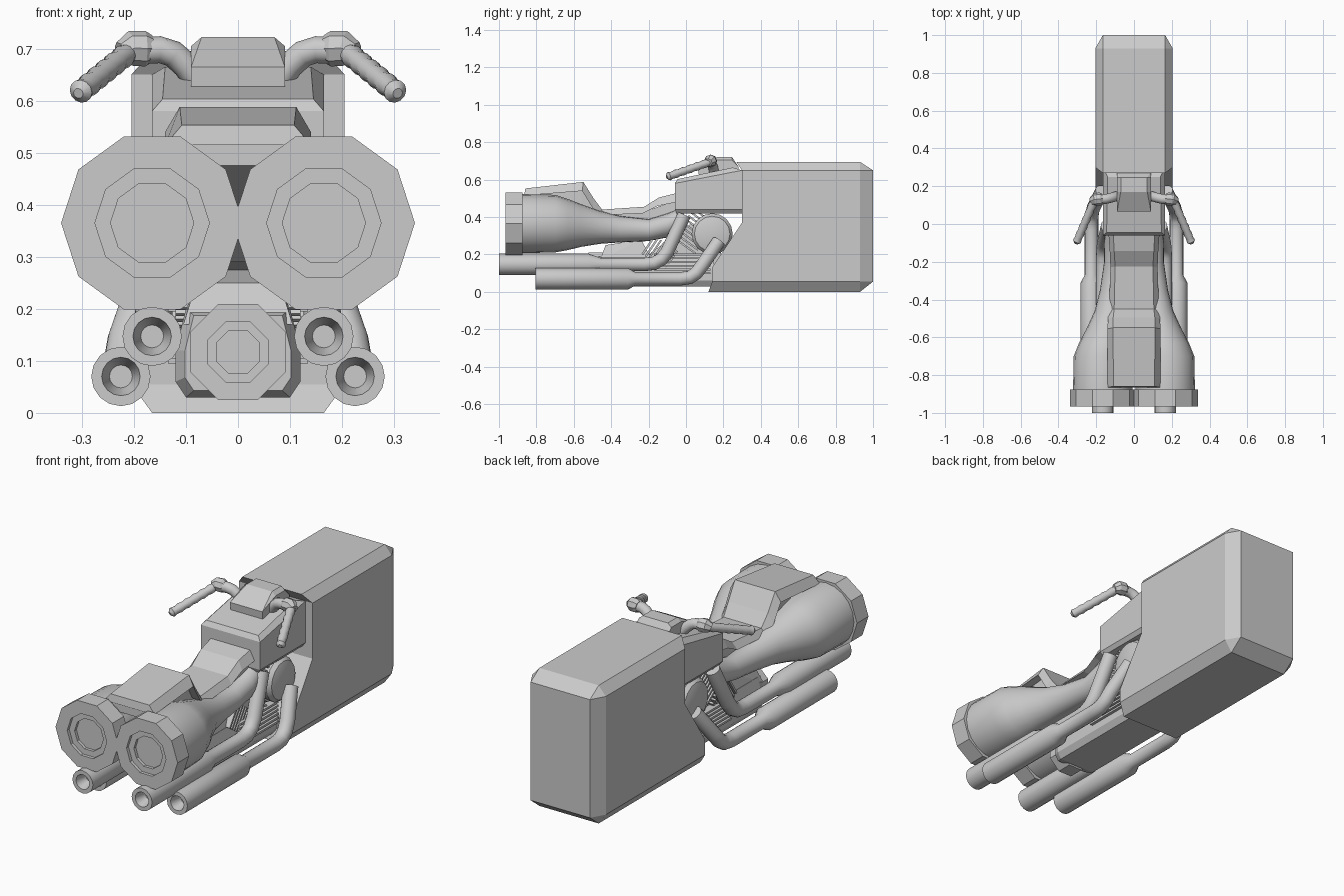
import bpy, bmesh, math
from mathutils import Vector

if "Cube" in bpy.data.objects:
    bpy.data.objects.remove(bpy.data.objects["Cube"])


def finish(name, bm, smooth=None):
    bmesh.ops.remove_doubles(bm, verts=bm.verts, dist=0.0002)
    bmesh.ops.recalc_face_normals(bm, faces=bm.faces)
    me = bpy.data.meshes.new(name)
    bm.to_mesh(me)
    bm.free()
    ob = bpy.data.objects.new(name, me)
    bpy.context.collection.objects.link(ob)
    if smooth:
        bpy.ops.object.select_all(action='DESELECT')
        ob.select_set(True)
        bpy.context.view_layer.objects.active = ob
        bpy.ops.object.shade_smooth_by_angle(angle=math.radians(smooth))
    return ob


def loft(name, rings, smooth=None):
    """Skin a list of equal-length rings and cap both ends."""
    bm = bmesh.new()
    rows = [[bm.verts.new(p) for p in r] for r in rings]
    n = len(rows[0])
    for a, b in zip(rows, rows[1:]):
        for i in range(n):
            j = (i + 1) % n
            bm.faces.new((a[i], a[j], b[j], b[i]))
    bm.faces.new(rows[0])
    bm.faces.new(rows[-1])
    return finish(name, bm, smooth)


def hull(name, pts):
    """Convex solid from half the points, mirrored across x = 0."""
    bm = bmesh.new()
    for x, y, z in pts:
        bm.verts.new((x, y, z))
        bm.verts.new((-x, y, z))
    res = bmesh.ops.convex_hull(bm, input=bm.verts)
    loose = [v for v in bm.verts if not v.link_faces]
    bmesh.ops.delete(bm, geom=loose, context='VERTS')
    bmesh.ops.dissolve_limit(bm, angle_limit=0.02, verts=bm.verts, edges=bm.edges)
    return finish(name, bm)


def ring_y(x, y, z, r, n, turn=0.0):
    return [(x + r * math.cos(turn + math.tau * i / n), y,
             z - r * math.sin(turn + math.tau * i / n)) for i in range(n)]


def sweep(pts, radii, n, ref=(1, 0, 0)):
    """Rings around a path."""
    pts, rings = [Vector(p) for p in pts], []
    for i, p in enumerate(pts):
        t = (pts[min(i + 1, len(pts) - 1)] - pts[max(i - 1, 0)]).normalized()
        u = Vector(ref)
        u = (u - t * u.dot(t)).normalized()
        v = t.cross(u)
        rings.append([p + radii[i] * (u * math.cos(math.tau * k / n) + v * math.sin(math.tau * k / n))
                      for k in range(n)])
    return rings


# large nose fairing: outer profile at x .165, inset profile at x .205
outer = [(.12, 0), (.93, 0), (1, .055), (1, .65), (.93, .695), (.27, .695), (.3, .65), (.3, .37), (.14, .13), (.14, .055)]
inner = [(.14, .055), (.93, .055), (.93, .055), (.93, .65), (.93, .65), (.3, .65), (.3, .65), (.3, .37), (.14, .13), (.14, .055)]
loft("nose_fairing", [[(x, y, z) for y, z in prof] for x, prof in
                      ((-.205, inner), (-.165, outer), (.165, outer), (.205, inner))])

# tank block and instrument housing
hull("tank_block", [(.165, -.06, .44), (.15, -.05, .42), (.165, -.06, .58), (.145, -.045, .603),
                    (.14, .25, .665), (.165, .30, .65), (.165, .30, .44), (.15, .30, .42)])
hull("instrument_housing", [(.09, .07, .61), (.09, .065, .665), (.09, .28, .61), (.09, .28, .67),
                            (.07, .17, .722), (.07, .245, .722), (.09, .17, .705), (.09, .245, .705)])

# saddle: y, outer half width, top half width, low z, top z
seat = [(-.865, .14, .108, .515, .553), (-.555, .14, .112, .54, .588), (-.50, .138, .11, .45, .50),
        (-.455, .132, .105, .41, .44), (-.23, .125, .10, .42, .455), (-.15, .128, .105, .46, .505),
        (-.05, .135, .11, .48, .53)]
loft("seat", [[(-wo, y, zl), (-wi, y + .006, zt), (wi, y + .006, zt), (wo, y, zl)]
              for y, wo, wi, zl, zt in seat])

# frame spine below the saddle: y, half width, low z, top z
spine = [(-.86, .10, .475, .53), (-.56, .10, .37, .55), (-.45, .09, .29, .42),
         (-.22, .085, .27, .43), (-.05, .10, .33, .49)]
loft("frame_spine", [[(-w, y, a), (-w, y, b), (w, y, b), (w, y, a)] for y, w, a, b in spine])

for s, side in ((1, "right"), (-1, "left")):
    # thruster cowl tapering forward into the frame
    cowl = [(-.89, .165, .365, .158), (-.70, .165, .365, .154), (-.63, .155, .36, .136), (-.56, .14, .355, .114),
            (-.46, .12, .345, .088), (-.35, .11, .335, .07), (-.2, .10, .33, .058),
            (-.1, .095, .355, .064), (-.01, .09, .40, .055)]
    loft("thruster_cowl_" + side, [ring_y(s * x, y, z, r, 20) for y, x, z, r in cowl], 35)
    # ten-sided thruster collar with stepped recess
    collar = [(-.935, .08), (-.95, .08), (-.95, .11), (-.966, .11), (-.966, .175), (-.875, .175), (-.875, .14)]
    turn = 0 if s > 0 else math.pi
    loft("thruster_collar_" + side, [ring_y(s * .165, y, .365, r, 10, turn) for y, r in collar])

    # exhausts: rear tip, muffler, taper, bent header pipe
    R, q = .057, .036
    for label, y0, x, z, path, radii in (
            ("upper", -1.0, .165, .147,
             [(.165, -1, .147), (.165, -.52, .147), (.165, -.46, .147), (.165, -.22, .147), (.165, -.17, .153),
              (.163, -.13, .175), (.16, -.10, .215), (.14, -.01, .41)], [R, R] + [q] * 6),
            ("lower", -.805, .225, .07,
             [(.225, -.805, .07), (.225, -.31, .07), (.225, -.27, .07), (.225, -.03, .07), (.225, .02, .077),
              (.222, .055, .10), (.215, .085, .14), (.17, .175, .27)], [R, R] + [q] * 6)):
        path = [(s * a, b, c) for a, b, c in path]
        tip = [ring_y(s * x, y0 + d, z, r, 16) for d, r in ((.06, .022), (0, .037))]
        loft(f"{label}_exhaust_{side}", tip + sweep(path, radii, 16), 30)

    # handlebar, clamp and ribbed grip
    bar = [(.075, .15, .635), (.10, .145, .668), (.125, .138, .69), (.15, .132, .698), (.205, .13, .695)]
    loft("handlebar_" + side, sweep([(s * a, b, c) for a, b, c in bar], [.026] * 5, 12, (0, 1, 0)), 40)
    clamp = [(.165, .135, .70), (.178, .133, .70), (.205, .13, .70), (.225, .12, .692)]
    loft("clamp_" + side, sweep([(s * a, b, c) for a, b, c in clamp], [.026, .034, .034, .022], 8, (0, 1, 0)))
    a, b = Vector((s * .205, .135, .697)), Vector((s * .302, -.092, .618))
    pts = [a.lerp(b, i / 12) for i in range(13)] + [a.lerp(b, 1.05)]
    loft("grip_" + side, sweep(pts, [.019 if i % 2 else .023 for i in range(13)] + [.01], 12), 40)

    # round engine cover
    pts = [(s * a, .14, .31) for a in (.02, .135, .155, .165)]
    loft("engine_cover_" + side, sweep(pts, [.11, .11, .095, .06], 16, (0, 1, 0)), 30)

# belly box and central octagonal nozzle
belly = [(-.10, .03), (-.12, .06), (-.12, .12), (-.10, .20), (.10, .20), (.12, .12), (.12, .06), (.10, .03)]
loft("belly_box", [[(x * k, y, .115 + (z - .115) * k) for x, z in belly]
                   for y, k in ((-.47, .85), (-.43, 1), (.15, 1))])
nozzle = [(-.49, .045), (-.505, .045), (-.505, .062), (-.52, .062), (-.52, .1), (-.44, .1)]
loft("central_nozzle", [ring_y(0, y, .117, r, 8, math.pi / 8) for y, r in nozzle])

# gearbox housing
hull("gearbox", [(.105, -.46, .17), (.08, -.43, .25), (.08, -.24, .28), (.105, -.18, .17)])
hull("crankcase", [(.10, -.25, .12), (.10, .18, .12), (.09, .2, .36), (.09, .02, .36), (.09, -.2, .2)])


def fin_stack(name, start, end, count, half_w, half_d):
    """Thin cooling plates stacked along a tilted axis in the y-z plane."""
    bm = bmesh.new()
    a, b = Vector(start), Vector(end)
    t = (b - a).normalized()
    d = Vector((0, t.z, -t.y))
    for i in range(count):
        c = a.lerp(b, i / (count - 1))
        rows = []
        for h in (-.005, .005):
            rows.append([bm.verts.new(c + t * h + Vector((sx * half_w, 0, 0)) + d * sd * half_d)
                         for sx, sd in ((-1, -1), (1, -1), (1, 1), (-1, 1))])
        bm.faces.new(rows[0])
        bm.faces.new(rows[1])
        for k in range(4):
            m = (k + 1) % 4
            bm.faces.new((rows[0][k], rows[0][m], rows[1][m], rows[1][k]))
    finish(name, bm)


# cooling fins of both cylinders and the sump
fin_stack("front_cylinder_fins", (0, -.01, .25), (0, .10, .40), 9, .125, .075)
fin_stack("rear_cylinder_fins", (0, -.08, .17), (0, -.20, .25), 8, .12, .06)
fin_stack("sump_fins", (0, -.02, .10), (0, -.02, .20), 6, .135, .15)
